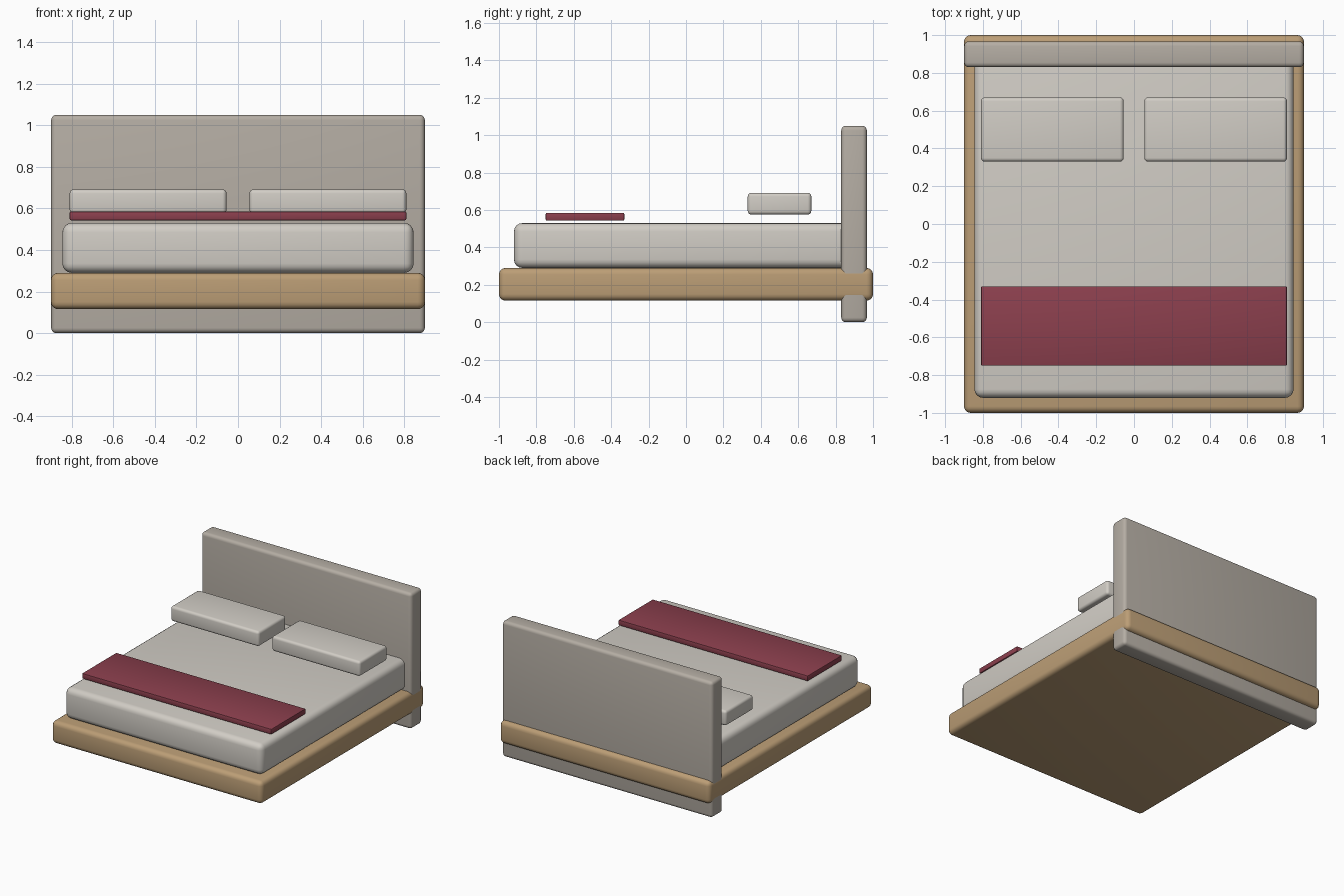
import bpy

if "Cube" in bpy.data.objects:
    bpy.data.objects.remove(bpy.data.objects["Cube"])


def material(name, rgb):
    m = bpy.data.materials.new(name)
    m.diffuse_color = (*rgb, 1)
    m.use_nodes = True
    m.node_tree.nodes["Principled BSDF"].inputs["Base Color"].default_value = m.diffuse_color
    return m


def rounded_box(name, x, y, z, bevel, mat, segments=4):
    """Box spanning the given (min, max) ranges, with rounded edges."""
    spans = (x, y, z)
    bpy.ops.mesh.primitive_cube_add(size=1, location=[(a + b) / 2 for a, b in spans])
    ob = bpy.context.object
    ob.name = name
    ob.scale = [b - a for a, b in spans]
    bpy.ops.object.transform_apply(location=False, rotation=False, scale=True)
    mod = ob.modifiers.new("rounding", 'BEVEL')
    mod.width = bevel
    mod.segments = segments
    bpy.ops.object.modifier_apply(modifier=mod.name)
    bpy.ops.object.shade_smooth_by_angle()
    ob.data.materials.append(mat)
    return ob


wood = material("wood", (0.50, 0.34, 0.18))
linen = material("linen", (0.64, 0.61, 0.56))
fabric = material("headboard_fabric", (0.46, 0.42, 0.37))
red = material("red_cloth", (0.26, 0.05, 0.075))

# Wooden base and upholstered headboard
rounded_box("bed_frame", (-0.9, 0.9), (-1.0, 1.0), (0.115, 0.29), 0.035, wood)
rounded_box("headboard", (-0.899, 0.899), (0.83, 0.967), (0.0, 1.05), 0.025, fabric)

# Mattress runs back into the headboard
rounded_box("mattress", (-0.845, 0.845), (-0.92, 0.92), (0.29, 0.53), 0.045, linen)

# Pair of pillows
for side, x in (("left", (-0.81, -0.055)), ("right", (0.055, 0.81))):
    rounded_box("pillow_" + side, x, (0.33, 0.67), (0.575, 0.692), 0.02, linen)

# Folded throw across the foot of the bed
rounded_box("throw_blanket", (-0.81, 0.81), (-0.75, -0.33), (0.543, 0.585), 0.006, red, 2)
